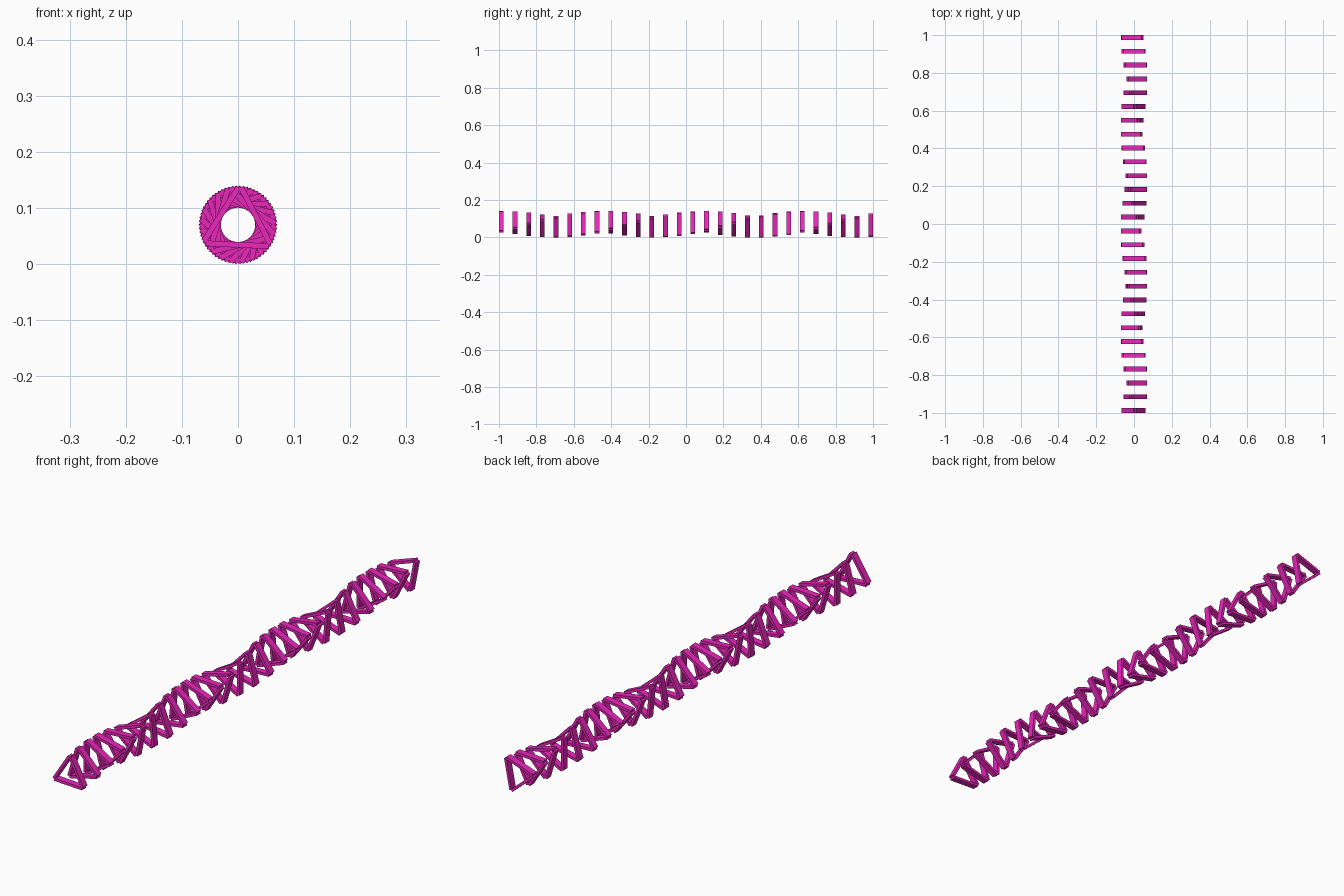
import bpy
import bmesh
import math
from mathutils import Matrix

if "Cube" in bpy.data.objects:
    bpy.data.objects.remove(bpy.data.objects["Cube"])

COUNT = 28            # triangular frames along y
DEPTH = 0.025         # frame thickness along y
HOLE, OUTER = 0.0305, 0.0405   # inner and outer distance of each bar from the axis
RADIUS = 0.07         # reach of the bar corners
START, STEP = math.radians(87.3), math.radians(360 / 22)

magenta = bpy.data.materials.new("magenta")
magenta.diffuse_color = (0.82, 0.02, 0.50, 1)
magenta.use_nodes = True
magenta.node_tree.nodes["Principled BSDF"].inputs["Base Color"].default_value = magenta.diffuse_color


# One frame: three flat bars forming a triangle, one corner pointing along +x
def frame_mesh():
    bm = bmesh.new()
    length = 2 * math.sqrt(RADIUS ** 2 - OUTER ** 2)
    for k in range(3):
        turn = Matrix.Rotation(math.radians(60 + 120 * k), 4, 'Y')
        place = Matrix.Translation(((HOLE + OUTER) / 2, 0, 0))
        size = Matrix.Diagonal((OUTER - HOLE, DEPTH, length, 1))
        bmesh.ops.create_cube(bm, size=1, matrix=turn @ place @ size)
    mesh = bpy.data.meshes.new("triangle_frame")
    bm.to_mesh(mesh)
    bm.free()
    mesh.materials.append(magenta)
    return mesh


# Row of frames, each twisted a little further than the last
mesh = frame_mesh()
for i in range(COUNT):
    ob = bpy.data.objects.new(f"triangle_frame_{i + 1:02d}", mesh)
    y = -1 + DEPTH / 2 + i * (2 - DEPTH) / (COUNT - 1)
    ob.location = (0, y, RADIUS)
    ob.rotation_euler = (0, -(START + STEP * i), 0)
    bpy.context.collection.objects.link(ob)
